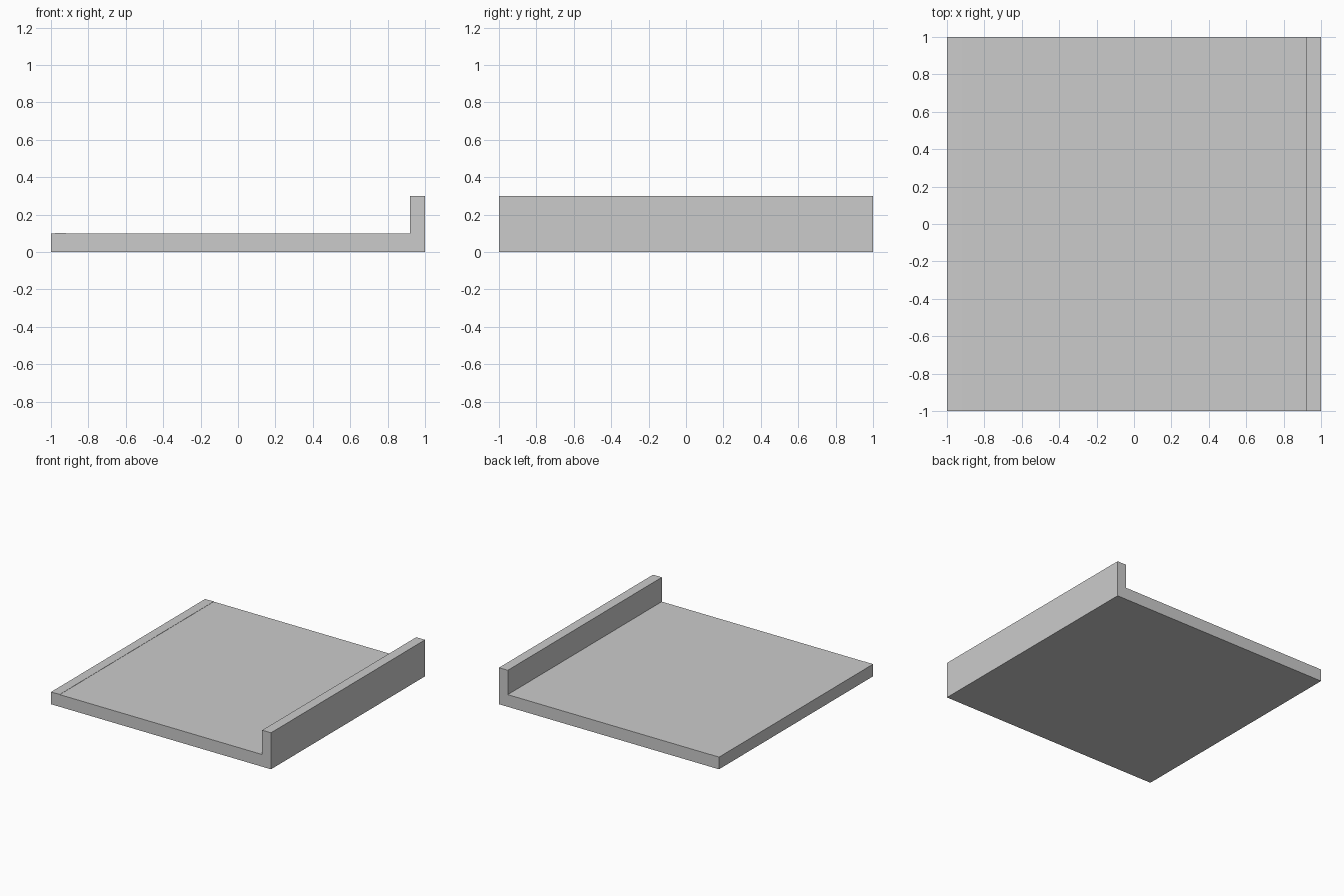
import bpy, bmesh

if "Cube" in bpy.data.objects:
    bpy.data.objects.remove(bpy.data.objects["Cube"])

def prism(name, profile, y0=-1.0, y1=1.0):
    """Extrude an xz profile along y."""
    bm = bmesh.new()
    face = bm.faces.new([bm.verts.new((x, y0, z)) for x, z in profile])
    ext = bmesh.ops.extrude_face_region(bm, geom=[face])
    verts = [g for g in ext["geom"] if isinstance(g, bmesh.types.BMVert)]
    bmesh.ops.translate(bm, verts=verts, vec=(0, y1 - y0, 0))
    bmesh.ops.recalc_face_normals(bm, faces=bm.faces)
    mesh = bpy.data.meshes.new(name)
    bm.to_mesh(mesh)
    bm.free()
    obj = bpy.data.objects.new(name, mesh)
    bpy.context.collection.objects.link(obj)
    return obj

# Floor slab and tall side wall as one L-shaped section,
# with the very slight lip along the low edge
prism("floor_with_side_wall", [
    (-1, 0), (1, 0), (1, 0.3), (0.92, 0.3), (0.92, 0.1),
    (-0.92, 0.1), (-0.92, 0.102), (-1, 0.1)])
